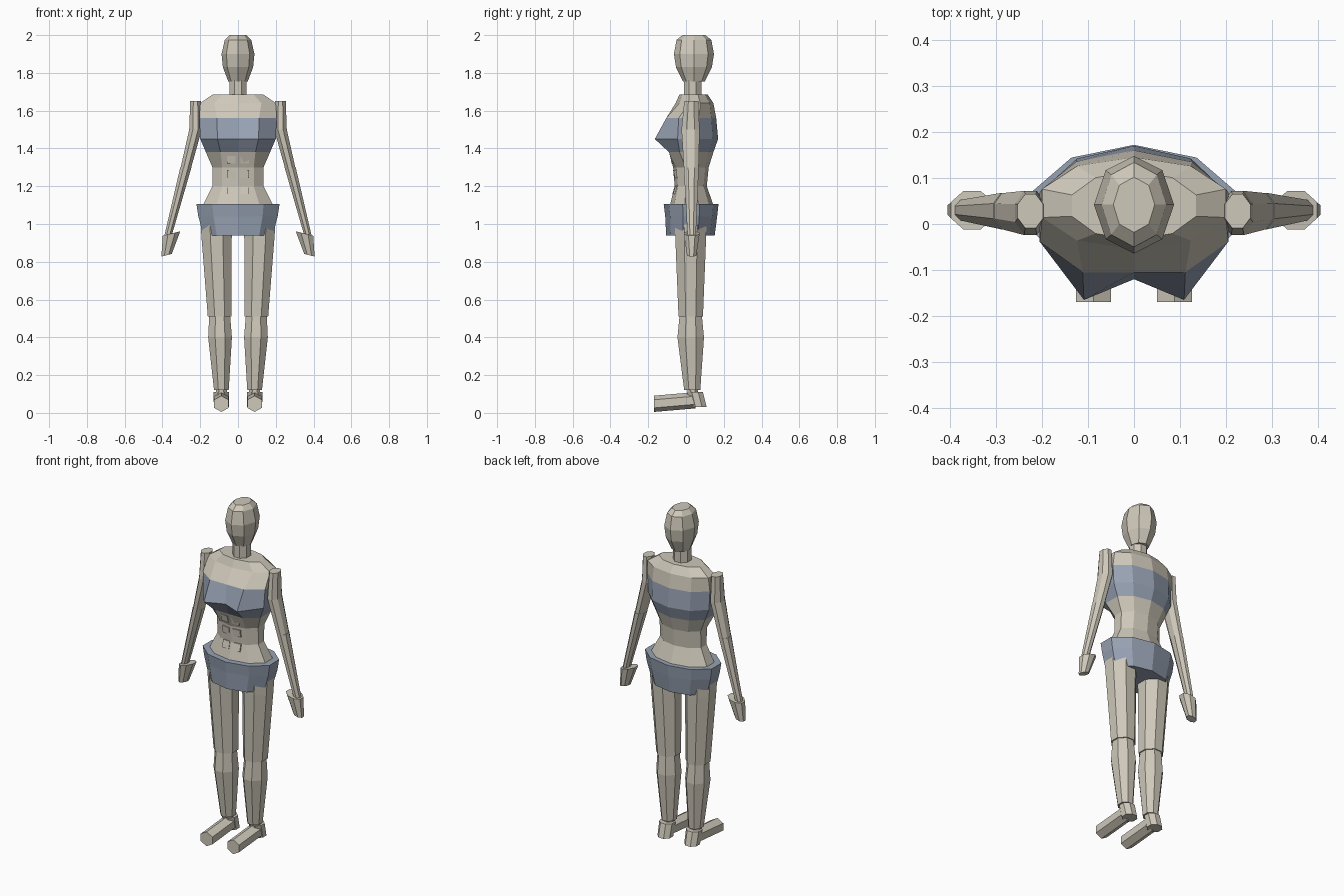
import bpy
import bmesh
from math import sin, cos, pi
from mathutils import Vector

if "Cube" in bpy.data.objects:
    bpy.data.objects.remove(bpy.data.objects["Cube"])


def make_material(name, rgb):
    mat = bpy.data.materials.new(name)
    mat.use_nodes = True
    mat.diffuse_color = (*rgb, 1)
    mat.node_tree.nodes["Principled BSDF"].inputs["Base Color"].default_value = (*rgb, 1)
    return mat


skin = make_material("warm skin", (0.62, 0.58, 0.49))
blue = make_material("slate blue cloth", (0.31, 0.36, 0.45))


def loft(name, rings, mats, rule=None):
    """Skin a list of equal-sized point rings and cap both ends."""
    bm = bmesh.new()
    loops = [[bm.verts.new(p) for p in ring] for ring in rings]
    n = len(loops[0])
    for low, high in zip(loops, loops[1:]):
        for i in range(n):
            j = (i + 1) % n
            bm.faces.new((low[i], low[j], high[j], high[i]))
    bm.faces.new(loops[0])
    bm.faces.new(loops[-1])
    bmesh.ops.recalc_face_normals(bm, faces=bm.faces)
    if rule:
        for f in bm.faces:
            f.material_index = rule(f.calc_center_median())
    mesh = bpy.data.meshes.new(name)
    bm.to_mesh(mesh)
    bm.free()
    for m in mats:
        mesh.materials.append(m)
    obj = bpy.data.objects.new(name, mesh)
    bpy.context.collection.objects.link(obj)
    return obj


def oval(x, y, z, rx, ry, sides, turn=0.0):
    """Level ring, first point facing the front."""
    angles = [2 * pi * i / sides + turn for i in range(sides)]
    return [Vector((x + rx * sin(a), y - ry * cos(a), z)) for a in angles]


def body_ring(z, half_width, front, back, bust=None):
    """Ten-sided trunk ring; bust pulls the two front corners forward."""
    ring = oval(0, (front + back) / 2, z, half_width / sin(0.4 * pi), (back - front) / 2, 10)
    if bust is not None:
        for i in (1, 9):
            ring[i].y = bust
            ring[i].x *= 0.88
        for i in (2, 8):
            ring[i].y -= 0.025
    return ring


# Trunk with a wrapped chest band
torso = [
    body_ring(0.94, 0.15, -0.08, 0.13),
    body_ring(1.02, 0.19, -0.09, 0.15),
    body_ring(1.10, 0.185, -0.085, 0.145),
    body_ring(1.20, 0.135, -0.06, 0.11),
    body_ring(1.30, 0.135, -0.068, 0.12),
    body_ring(1.38, 0.17, -0.09, 0.145, -0.09),
    body_ring(1.45, 0.20, -0.12, 0.17, -0.165),
    body_ring(1.56, 0.205, -0.105, 0.16, -0.105),
    body_ring(1.64, 0.20, -0.055, 0.145),
    body_ring(1.685, 0.135, -0.035, 0.115),
]
loft("torso", torso, [skin, blue], lambda c: int(1.38 < c.z < 1.56))

# Shorts with a flared waistband
loft("shorts", [
    body_ring(0.94, 0.182, -0.105, 0.152),
    body_ring(1.04, 0.21, -0.11, 0.165),
    body_ring(1.105, 0.22, -0.118, 0.172),
], [blue])

# Neck and head
loft("neck", [oval(0, 0.035, z, 0.05, 0.05, 8, pi / 8) for z in (1.66, 1.78)], [skin])
head = [(1.755, 0.052, 0.058), (1.83, 0.08, 0.095), (1.90, 0.087, 0.106),
        (1.975, 0.07, 0.092), (2.0, 0.045, 0.06)]
loft("head", [oval(0, 0.042, z, rx, ry, 8) for z, rx, ry in head], [skin])

# Limb sections: x, y, z, x radius, y radius
limbs = {
    "upper_arm": [(0.225, 0.028, 1.652, 0.03, 0.04), (0.225, 0.024, 1.50, 0.036, 0.052),
                  (0.278, 0.028, 1.29, 0.03, 0.042)],
    "forearm": [(0.276, 0.028, 1.30, 0.032, 0.043), (0.37, 0.03, 0.94, 0.021, 0.024)],
    "thigh": [(0.113, 0.025, 1.0, 0.092, 0.09), (0.113, 0.025, 0.92, 0.086, 0.088),
              (0.097, 0.025, 0.51, 0.068, 0.07)],
    "shin": [(0.097, 0.025, 0.513, 0.06, 0.064), (0.095, 0.025, 0.40, 0.068, 0.076),
             (0.088, 0.033, 0.12, 0.042, 0.046)],
    "ankle": [(0.088, 0.035, 0.09, 0.032, 0.03), (0.088, 0.035, 0.125, 0.032, 0.03)],
    "heel": [(0.088, 0.068, 0.03, 0.043, 0.045), (0.088, 0.048, 0.11, 0.045, 0.045)],
}


def hand_ring(s, x, z, rx, ry):
    """Ring tipped to follow the slanting arm."""
    ring = oval(x, 0.03, z, rx, ry, 8, pi / 8)
    return [Vector((s * p.x, p.y, p.z - 0.25 * (x - p.x) * -1 - 0.0)) for p in ring]


def foot_ring(s, y, z):
    """Upright hexagon across the foot, with corners up and down."""
    return [Vector((s * 0.088 + 0.044 * sin(i * pi / 3), y, z + 0.043 * cos(i * pi / 3)))
            for i in range(6)]


for side, s in (("left", 1), ("right", -1)):
    for part, sections in limbs.items():
        rings = [oval(s * x, y, z, rx, ry, 8, pi / 8) for x, y, z, rx, ry in sections]
        loft(f"{side}_{part}", rings, [skin])
    loft(f"{side}_hand", [hand_ring(s, 0.352, 0.95, 0.05, 0.045),
                          hand_ring(s, 0.378, 0.835, 0.03, 0.026)], [skin])
    loft(f"{side}_foot", [foot_ring(s, -0.17, 0.048), foot_ring(s, 0.05, 0.067)], [skin])

    # Three raised abdominal blocks on each side
    for row, (z, y, lean) in enumerate(((1.18, -0.066, 0.012), (1.265, -0.066, -0.004),
                                        (1.34, -0.08, -0.01))):
        rings = []
        for dz in (-0.021, 0.021):
            f = y + lean * (-1 if dz > 0 else 1) * -0.5
            rings.append([(s * 0.012, f, z + dz), (s * 0.058, f + 0.004, z + dz),
                          (s * 0.058, f + 0.04, z + dz), (s * 0.012, f + 0.04, z + dz)])
        loft(f"{side}_abdominal_{row + 1}", rings, [skin])
